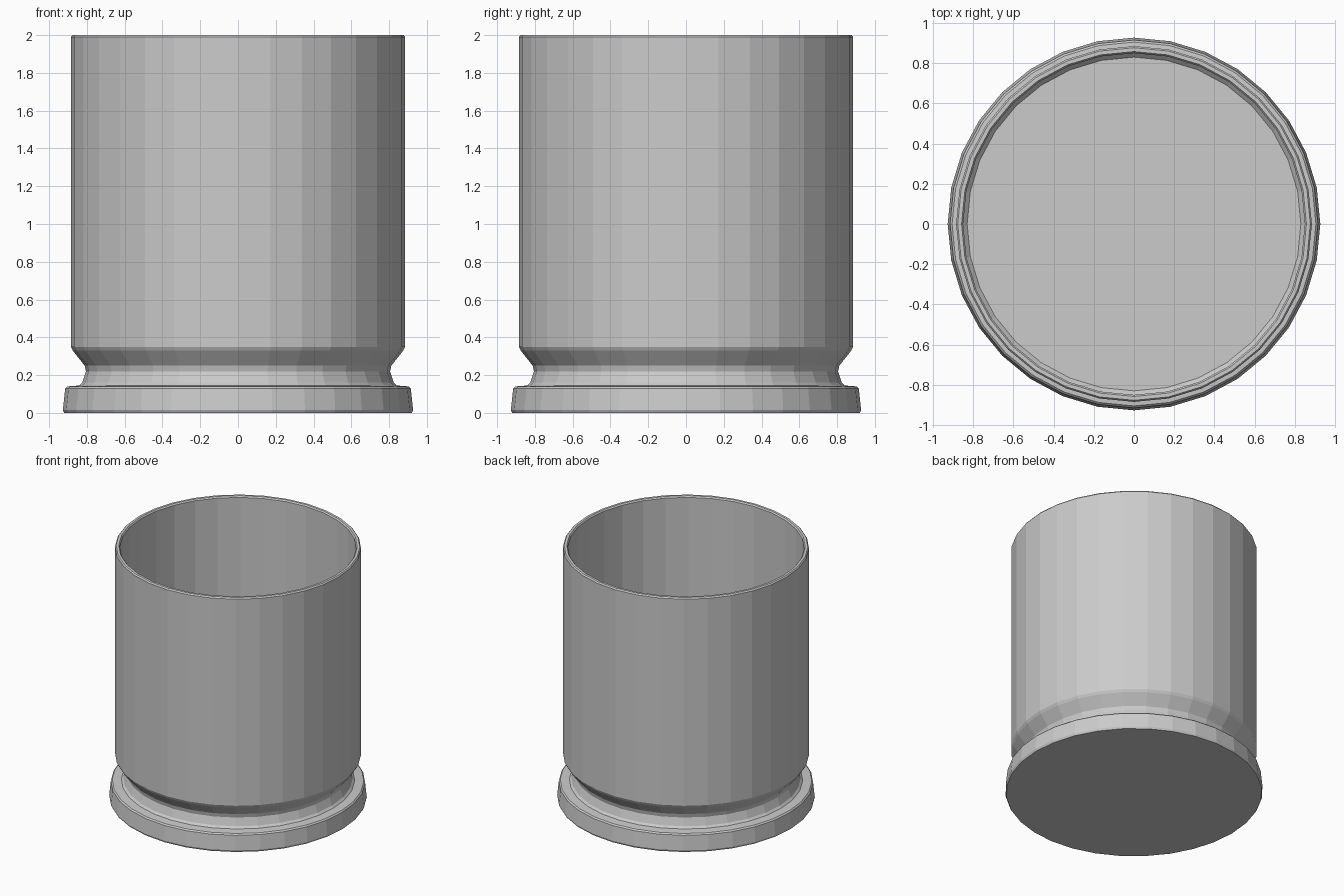
import bpy
import bmesh
from math import cos, sin, tau

SIDES = 32

cube = bpy.data.objects.get("Cube")
if cube:
    bpy.data.objects.remove(cube, do_unlink=True)

grey = bpy.data.materials.new("light_grey")
grey.use_nodes = True
grey.diffuse_color = (0.6, 0.6, 0.6, 1)
grey.node_tree.nodes["Principled BSDF"].inputs["Base Color"].default_value = (0.6, 0.6, 0.6, 1)


def lathe(name, profile):
    """Spin (radius, height) points around z, capping both ends."""
    bm = bmesh.new()
    rings = []
    for radius, z in profile:
        rings.append([bm.verts.new((radius * cos(tau * i / SIDES), radius * sin(tau * i / SIDES), z))
                      for i in range(SIDES)])
    for low, high in zip(rings, rings[1:]):
        for i in range(SIDES):
            j = (i + 1) % SIDES
            bm.faces.new((low[i], low[j], high[j], high[i]))
    bm.faces.new(rings[0][::-1])
    bm.faces.new(rings[-1])
    mesh = bpy.data.meshes.new(name)
    bm.to_mesh(mesh)
    bm.free()
    mesh.materials.append(grey)
    obj = bpy.data.objects.new(name, mesh)
    bpy.context.collection.objects.link(obj)
    return obj


# Foot, neck, outer wall, rim, inner wall and floor in one closed profile
foot = [(0.92, 0), (0.927, 0.015), (0.915, 0.13), (0.905, 0.14)]
neck = [(0.84, 0.145), (0.825, 0.16), (0.805, 0.22), (0.812, 0.25)]
wall = [(0.875, 0.33), (0.885, 0.35), (0.885, 1.99), (0.877, 2)]
inside = [(0.858, 2), (0.85, 1.99), (0.85, 0.39), (0.83, 0.37)]
lathe("cup_body", foot + neck + wall + inside)
